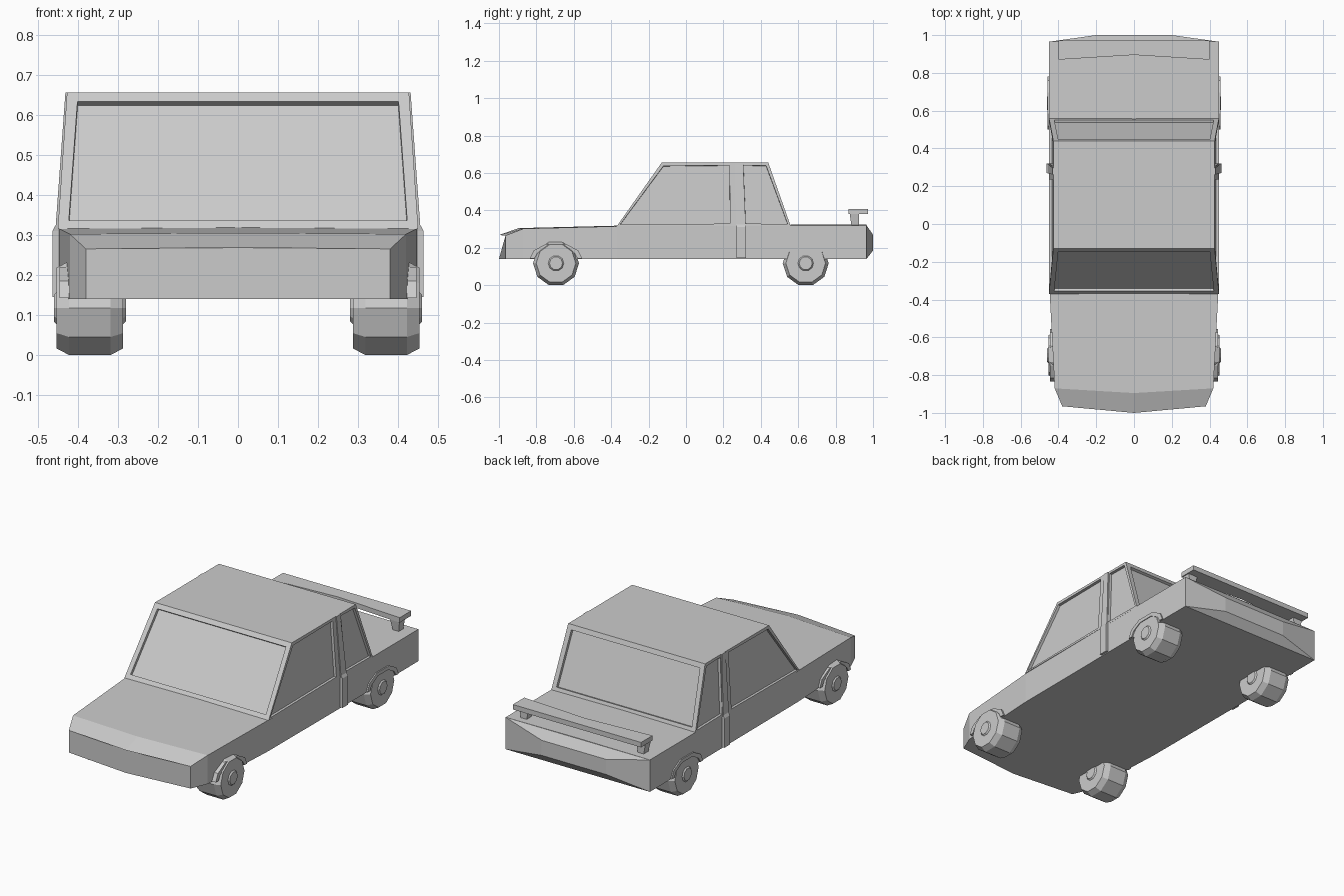
import bpy, bmesh
from math import sin, cos, pi

if "Cube" in bpy.data.objects:
    bpy.data.objects.remove(bpy.data.objects["Cube"])


def make(name, verts, faces):
    """Object from points and faces, with outward normals; returns object and its bmesh."""
    bm = bmesh.new()
    vs = [bm.verts.new(v) for v in verts]
    for f in faces:
        bm.faces.new([vs[i] for i in f])
    bmesh.ops.recalc_face_normals(bm, faces=bm.faces)
    ob = bpy.data.objects.new(name, bpy.data.meshes.new(name))
    bpy.context.collection.objects.link(ob)
    return ob, bm


def done(ob, bm):
    bm.to_mesh(ob.data)
    bm.free()
    return ob


def loft(name, rings):
    """Closed solid through rings with equal point counts."""
    n = len(rings[0])
    faces = [(r * n + i, r * n + (i + 1) % n, (r + 1) * n + (i + 1) % n, (r + 1) * n + i)
             for r in range(len(rings) - 1) for i in range(n)]
    faces += [tuple(range(n)), tuple(range((len(rings) - 1) * n, len(rings) * n))]
    return done(*make(name, [p for r in rings for p in r], faces))


# Lower body: half width, y at side, y at centre, top z
FLOOR = 0.14
sections = [(.38, -.965, -1.0, .265), (.42, -.87, -.895, .302), (.446, -.37, -.37, .315),
            (.45, .56, .56, .32), (.45, .965, .965, .32)]
loft("body", [[(-w, ys, FLOOR), (-w, ys, z), (0, yc, z + .003), (w, ys, z), (w, ys, FLOOR), (0, yc, FLOOR)]
              for w, ys, yc, z in sections])

# Bulged rear panel
loft("rear_panel", [[(-w, y, z0), (w, y, z0), (w, y, z1), (-w, y, z1)]
                    for w, y, z0, z1 in [(.45, .96, .14, .32), (.45, .965, .14, .32), (.2, 1.0, .185, .27)]])

# Cabin: four stations along each side, windows are recessed afterwards
bottom_y, top_y = (-.37, .25, .305, .56), (-.13, .247, .292, .44)
pts = [(s * w, y, z) for s in (-1, 1) for ys, w, z in ((bottom_y, .45, .315), (top_y, .427, .655)) for y in ys]
faces = [(s + i, s + i + 1, s + i + 5, s + i + 4) for s in (0, 8) for i in range(3)]
faces += [(0, 8, 12, 4), (3, 11, 15, 7), (4, 5, 6, 7, 15, 14, 13, 12), (0, 1, 2, 3, 11, 10, 9, 8)]
cabin, bm = make("cabin", pts, faces)
bm.faces.ensure_lookup_table()
for ids, margin in (((0, 2, 3, 5), .02), ((6, 7), .038)):
    panes = [bm.faces[i] for i in ids]
    bmesh.ops.inset_individual(bm, faces=panes, thickness=margin)
    bmesh.ops.inset_individual(bm, faces=panes, thickness=.001, depth=-.015)
    bm.faces.ensure_lookup_table()
done(cabin, bm)

# Roll strip wrapped over each side behind the doors
for side, s in (("left", -1), ("right", 1)):
    loft("side_strip_" + side, [[(s * (x - .03), a, z), (s * x, a, z), (s * x, b, z), (s * (x - .03), b, z)]
                                for x, a, b, z in [(.463, .27, .32, .145), (.463, .27, .32, .31),
                                                   (.455, .268, .317, .325), (.431, .262, .297, .655)]])


# Ten-sided wheels with chamfered treads and hubs
def wheel_ring(cx, cy, cz, r):
    return [(cx, cy + r * cos(i * pi / 5), cz + r * sin(i * pi / 5)) for i in range(10)]


# Arch outline above each wheel
arch_out = [(-.14, .142), (-.12, .185), (-.055, .22), (.055, .22), (.12, .185), (.14, .142)]
arch_in = [(.115, .142), (.1, .17), (.045, .2), (-.045, .2), (-.1, .17), (-.115, .142)]

for end, wy, arch_x in (("front", -.695, .446), ("rear", .64, .457)):
    for side, s in (("left", -1), ("right", 1)):
        tag = end + "_" + side
        cx, cz = s * .37, .117
        loft("wheel_" + tag, [wheel_ring(cx + dx, wy, cz, r)
                              for dx, r in [(-.083, .106), (-.052, .123), (.052, .123), (.083, .106)]])
        loft("hub_" + tag, [wheel_ring(cx + dx, wy, cz, r)
                            for dx, r in [(-.09, .035), (-.08, .045), (.08, .045), (.09, .035)]])
        ring = arch_out + arch_in
        n = len(ring)
        verts = [(s * x, wy + y, z) for x in (.40, arch_x) for y, z in ring]
        quads = [(i, (i + 1) % n, n + (i + 1) % n, n + i) for i in range(n)]
        quads += [(k + i, k + i + 1, k + n - 2 - i, k + n - 1 - i) for k in (0, n) for i in range(5)]
        done(*make("wheel_arch_" + tag, verts, quads))

# Rear wing with bowed front edge, on two tapered posts
wing = [(-.40, .87), (0, .895), (.40, .87), (.40, .972), (-.40, .972)]
loft("spoiler_wing", [[(x, y, z) for x, y in wing] for z in (.38, .408)])
for side, s in (("left", -1), ("right", 1)):
    loft("spoiler_post_" + side, [[(s * .365 - w, a, z), (s * .365 + w, a, z),
                                   (s * .365 + w, b, z), (s * .365 - w, b, z)]
                                  for w, a, b, z in [(.018, .885, .925, .315), (.03, .875, .925, .385)]])
